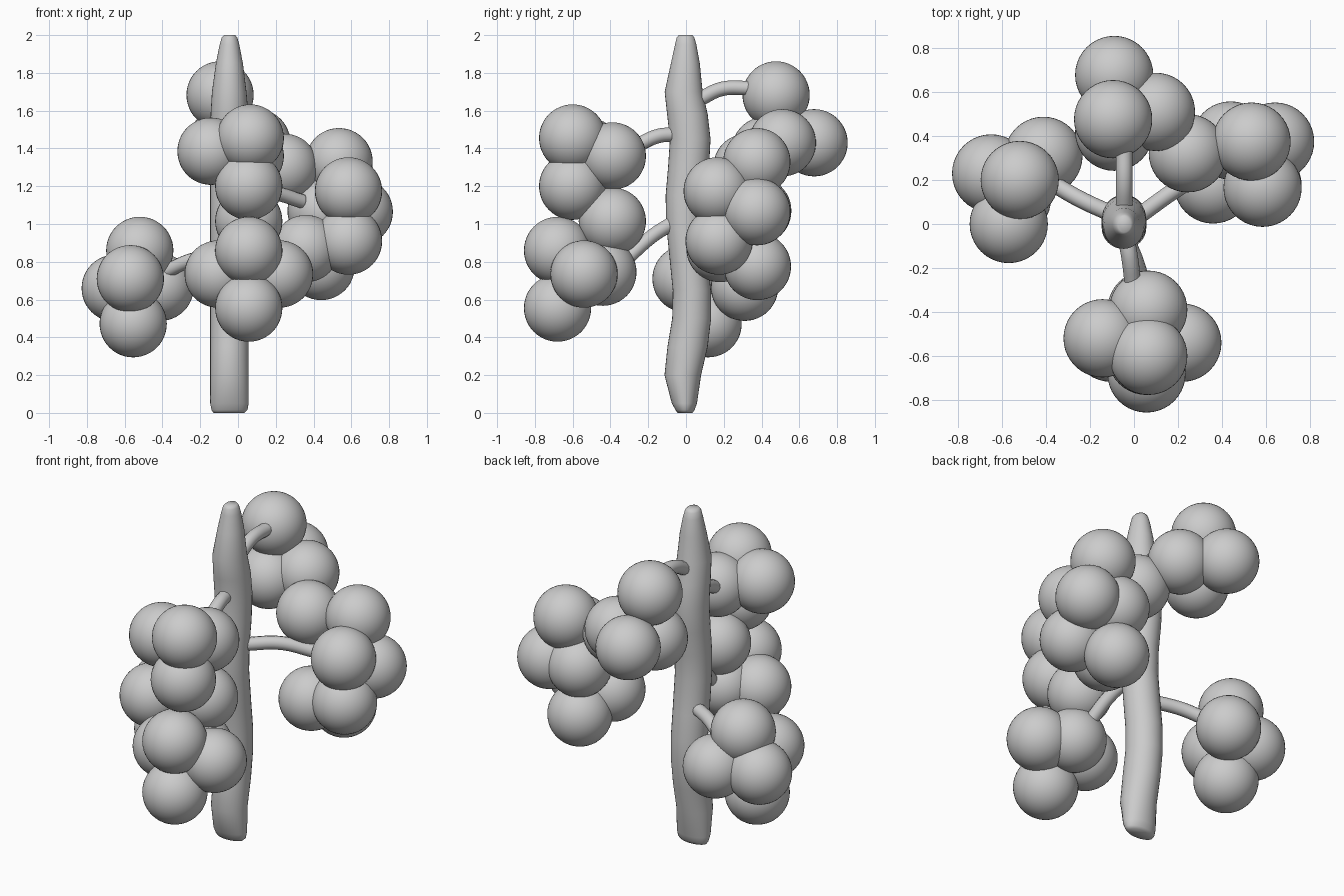
import bpy, bmesh, math

R = 0.178


def finish(bm, name):
    me = bpy.data.meshes.new(name)
    bmesh.ops.recalc_face_normals(bm, faces=bm.faces)
    for f in bm.faces:
        f.smooth = True
    bm.to_mesh(me)
    bm.free()
    ob = bpy.data.objects.new(name, me)
    bpy.context.collection.objects.link(ob)
    return ob


# Trunk: lofted ellipses (z, y min, y max, x min, x max), gently wavy in y
def trunk():
    prof = [(0, -.045, .035, -.13, .035), (.015, -.055, .045, -.14, .05),
            (.05, -.075, .058, -.147, .056), (.2, -.114, .08, -.147, .056),
            (.35, -.098, .115, -.147, .056), (.5, -.073, .133, -.147, .056),
            (.65, -.07, .132, -.147, .056), (.8, -.085, .115, -.147, .056),
            (1.0, -.105, .095, -.147, .056), (1.15, -.108, .1, -.147, .056),
            (1.3, -.095, .122, -.147, .056), (1.45, -.085, .13, -.147, .056),
            (1.58, -.1, .115, -.145, .055), (1.7, -.113, .088, -.138, .045),
            (1.85, -.08, .073, -.117, .026), (1.95, -.058, .055, -.097, .007),
            (1.985, -.05, .045, -.087, -.003), (2.0, -.038, .034, -.073, -.015)]
    n = 32
    bm = bmesh.new()
    rings = []
    for z, y0, y1, x0, x1 in prof:
        ring = []
        for i in range(n):
            a = 2 * math.pi * i / n
            ring.append(bm.verts.new(((x0 + x1) / 2 + (x1 - x0) / 2 * math.cos(a),
                                      (y0 + y1) / 2 + (y1 - y0) / 2 * math.sin(a), z)))
        rings.append(ring)
    for a, b in zip(rings, rings[1:]):
        for i in range(n):
            j = (i + 1) % n
            bm.faces.new((a[i], a[j], b[j], b[i]))
    bm.faces.new(rings[0][::-1])
    bm.faces.new(rings[-1])
    finish(bm, "trunk")


# Branch: short curved tube with narrowed ends
def branch(name, pts):
    cu = bpy.data.curves.new(name, 'CURVE')
    cu.dimensions = '3D'
    cu.bevel_depth = 0.038
    cu.bevel_resolution = 4
    cu.use_fill_caps = True
    sp = cu.splines.new('BEZIER')
    sp.bezier_points.add(len(pts) - 1)
    for bp, p in zip(sp.bezier_points, pts):
        bp.co = p
        bp.handle_left_type = bp.handle_right_type = 'AUTO'
    bpy.context.collection.objects.link(bpy.data.objects.new(name, cu))


# Foliage: equal balls grouped in clusters
def cluster(name, centres):
    for i, c in enumerate(centres):
        bm = bmesh.new()
        bmesh.ops.create_uvsphere(bm, u_segments=40, v_segments=24, radius=R)
        finish(bm, f"{name}_ball_{i + 1}").location = c


trunk()

branch("back_branch", [(-.045, .07, 1.66), (-.045, .19, 1.715), (-.045, .34, 1.72)])
branch("front_upper_branch", [(-.035, -.07, 1.475), (-.02, -.15, 1.465), (-.005, -.27, 1.41)])
branch("front_lower_branch", [(-.03, -.08, 1.0), (.01, -.18, .935), (.05, -.33, .8)])
branch("right_branch", [(.02, .035, 1.16), (.18, .15, 1.165), (.34, .25, 1.12)])
branch("left_branch", [(-.11, .05, .83), (-.24, .11, .81), (-.38, .19, .75)])

cluster("back_cluster", [(-.095, .477, 1.683), (-.09, .678, 1.43),
                         (.1, .51, 1.43), (-.09, .42, 1.39)])
cluster("front_upper_cluster", [(.065, -.6, 1.455), (-.143, -.52, 1.385),
                                (.057, -.6, 1.2), (.065, -.39, 1.36)])
cluster("front_lower_cluster", [(.057, -.39, 1.015), (.057, -.68, .86), (.057, -.68, .555),
                                (.22, -.54, .735), (-.105, -.54, .735), (.057, -.44, .745)])
cluster("right_cluster", [(.535, .375, 1.33), (.585, .165, 1.175), (.642, .375, 1.065),
                          (.585, .175, .91), (.36, .18, .87), (.44, .378, .775),
                          (.44, .38, 1.07), (.245, .322, 1.3)])
cluster("left_cluster", [(-.52, .2, .86), (-.65, .23, .66), (-.57, 0, .71),
                         (-.412, .31, .665), (-.555, .117, .472)])
